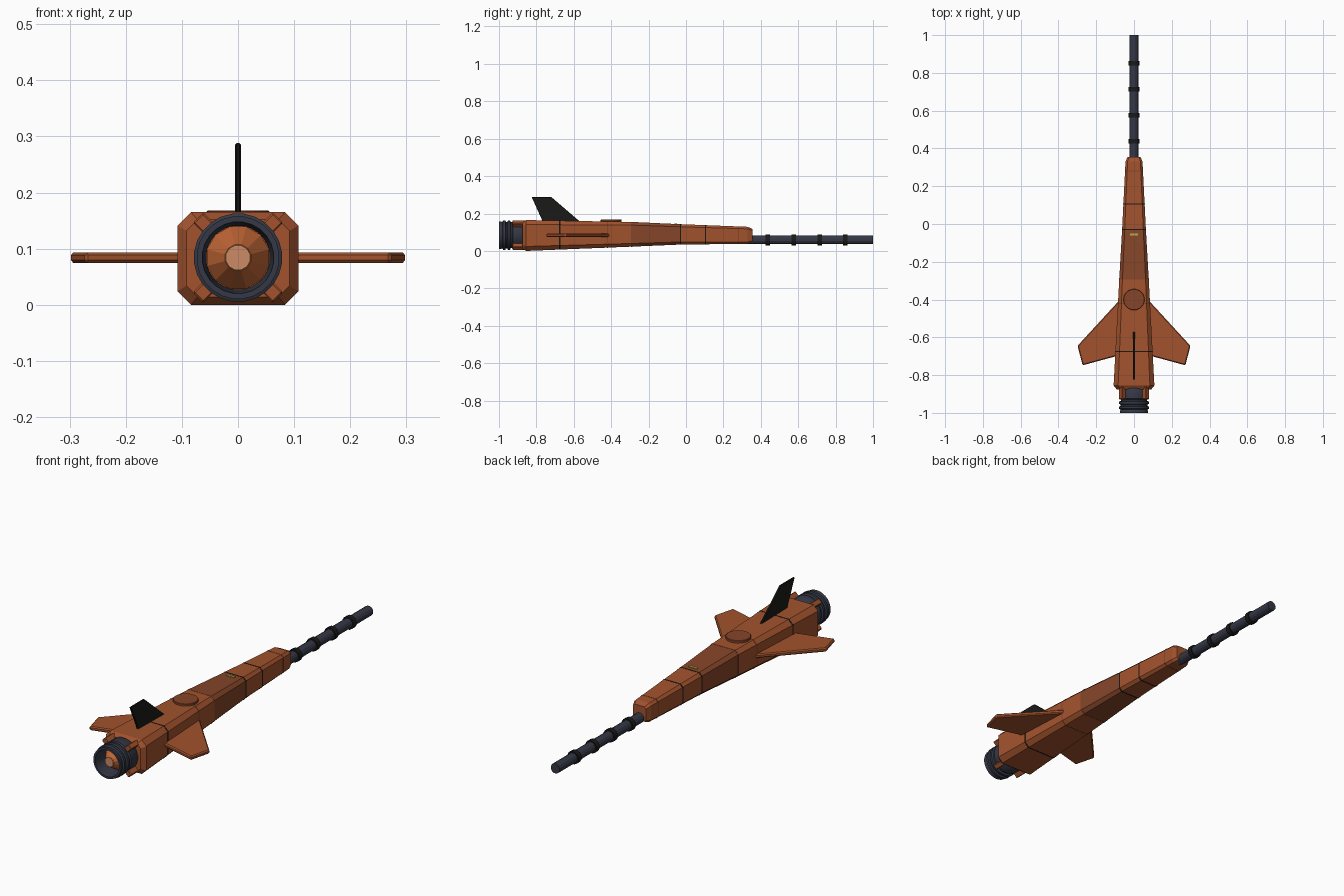
import bpy, bmesh, math
from mathutils import Matrix, Vector

if "Cube" in bpy.data.objects:
    bpy.data.objects.remove(bpy.data.objects["Cube"])

CZ = 0.084   # height of the engine and wing axis


def mat(name, r, g, b):
    m = bpy.data.materials.new(name)
    m.diffuse_color = (r, g, b, 1)
    m.use_nodes = True
    m.node_tree.nodes["Principled BSDF"].inputs["Base Color"].default_value = m.diffuse_color
    return m


RUST = mat("rust", 0.36, 0.085, 0.026)
DARK_RUST = mat("dark_rust", 0.24, 0.06, 0.022)
GLOW = mat("plug_orange", 0.52, 0.13, 0.035)
TIP = mat("plug_tip", 0.6, 0.26, 0.13)
STEEL = mat("blue_steel", 0.035, 0.04, 0.06)
BLACK = mat("black", 0.01, 0.01, 0.009)
YELLOW = mat("yellow", 0.5, 0.4, 0.08)


def finish(name, bm, *mats, bevel=0, smooth=False):
    bmesh.ops.recalc_face_normals(bm, faces=bm.faces)
    me = bpy.data.meshes.new(name)
    bm.to_mesh(me)
    bm.free()
    ob = bpy.data.objects.new(name, me)
    bpy.context.collection.objects.link(ob)
    for m in mats:
        me.materials.append(m)
    if bevel:
        b = ob.modifiers.new("bevel", "BEVEL")
        b.width, b.segments = bevel, 1
    if smooth:
        bpy.context.view_layer.objects.active = ob
        ob.select_set(True)
        bpy.ops.object.shade_smooth_by_angle(angle=math.radians(35))
        ob.select_set(False)
    return ob


def loft(bm, rings, cap=True, closed=False):
    rings = [[bm.verts.new(p) for p in r] for r in rings]
    n = len(rings[0])
    pairs = list(zip(rings, rings[1:]))
    if closed:
        pairs.append((rings[-1], rings[0]))
    for k, (a, b) in enumerate(pairs):
        for i in range(n):
            j = (i + 1) % n
            bm.faces.new((a[i], a[j], b[j], b[i]))
    if cap and not closed:
        bm.faces.new(rings[0])
        bm.faces.new(rings[-1])


def lathe(name, prof, m, n=24, z=CZ, closed=False):
    # revolve (y, radius) pairs about an axis along y
    bm = bmesh.new()
    loft(bm, [[(r * math.cos(t), y, z + r * math.sin(t))
               for t in (2 * math.pi * (i + .5) / n for i in range(n))] for y, r in prof],
         closed=closed)
    return finish(name, bm, m, smooth=n > 16)


def plate(name, pts, offset, m, bevel):
    # extrude a flat outline by an offset vector
    bm = bmesh.new()
    d = Vector(offset)
    loft(bm, [[Vector(p) - d / 2 for p in pts], [Vector(p) + d / 2 for p in pts]])
    return finish(name, bm, m, bevel=bevel)


def box(name, loc, size, m, bevel=0, rot=None):
    bm = bmesh.new()
    bmesh.ops.create_cube(bm, size=1, matrix=Matrix.LocRotScale(Vector(loc), rot, Vector(size)))
    return finish(name, bm, m, bevel=bevel)


# Hull stations: y, half width, bottom, top, chamfer
STATIONS = [(-0.875, 0.092, 0.014, 0.152, 0.02), (-0.855, 0.108, 0.0, 0.165, 0.024),
            (-0.29, 0.078, 0.023, 0.155, 0.017), (-0.03, 0.063, 0.034, 0.143, 0.014),
            (0.33, 0.045, 0.038, 0.129, 0.011), (0.355, 0.035, 0.046, 0.118, 0.009)]


def section(y, grow=0.0):
    for a, b in zip(STATIONS, STATIONS[1:]):
        if y <= b[0]:
            break
    t = (y - a[0]) / (b[0] - a[0])
    w, lo, hi, c = (p + (q - p) * t for p, q in zip(a[1:], b[1:]))
    w, lo, hi = w + grow, lo - grow, hi + grow
    return [(w, y, lo + c), (w, y, hi - c), (w - c, y, hi), (c - w, y, hi),
            (-w, y, hi - c), (-w, y, lo + c), (c - w, y, lo), (w - c, y, lo)]


# Tapered chamfered hull, with one darker bay
bm = bmesh.new()
loft(bm, [section(s[0]) for s in STATIONS])
for f in bm.faces:
    if -0.25 < f.calc_center_median().y < -0.08 and len(f.verts) == 4:
        f.material_index = 1
finish("hull", bm, RUST, DARK_RUST)

# Panel seams around the hull
for y in (-0.675, -0.42, -0.29, -0.03, 0.105, 0.28):
    bm = bmesh.new()
    loft(bm, [section(y - 0.003, 0.0008), section(y + 0.003, 0.0008)])
    finish("hull_seam", bm, BLACK if y in (-0.675, -0.03, 0.105) else DARK_RUST)

# Wings and tail fin
for s in (-1, 1):
    plate("wing", [(s * x, y, CZ) for x, y in
                   ((0.05, -0.385), (0.085, -0.412), (0.299, -0.645), (0.272, -0.748),
                    (0.095, -0.7), (0.05, -0.7))],
          (0, 0, 0.019), RUST, 0.005)
plate("tail_fin", [(0, -0.825, 0.288), (0, -0.72, 0.288), (0, -0.565, 0.155), (0, -0.765, 0.155)],
      (0.01, 0, 0), BLACK, 0.002)

# Round hatch and small marker light on the back
bm = bmesh.new()
bmesh.ops.create_cone(bm, cap_ends=True, segments=24, radius1=0.056, radius2=0.056, depth=0.022,
                      matrix=Matrix.Translation((0, -0.4, 0.157)))
finish("top_hatch", bm, DARK_RUST, bevel=0.002)
box("marker_light", (0, -0.055, 0.145), (0.044, 0.012, 0.006), YELLOW)

# Ribbed hollow engine nozzle with cone plug
outer = [(-0.86, 0.068), (-0.875, 0.077), (-0.925, 0.077), (-0.93, 0.07), (-0.937, 0.07),
         (-0.94, 0.079), (-0.952, 0.079), (-0.956, 0.071), (-0.963, 0.071), (-0.966, 0.079),
         (-0.978, 0.079), (-0.982, 0.071), (-0.988, 0.074), (-1.0, 0.074)]
lathe("engine_nozzle", outer + [(-1.0, 0.064), (-0.92, 0.057), (-0.86, 0.057)], STEEL, closed=True)
lathe("engine_plug", [(-0.90, 0.0575), (-0.93, 0.0575), (-0.982, 0.024)], GLOW, n=12)
lathe("engine_plug_tip", [(-0.98, 0.0235), (-0.985, 0.0225)], TIP, n=12)

# Four diagonal clamps holding the nozzle
for k in range(4):
    a = math.pi / 4 + k * math.pi / 2
    rot = Matrix.Rotation(-a, 3, 'Y').to_quaternion()
    box("nozzle_clamp", (0.084 * math.cos(a), -0.893, CZ + 0.084 * math.sin(a)),
        (0.034, 0.07, 0.026), RUST, 0.003, rot)

# Long nose barrel with collars
lathe("barrel", [(0.33, 0.024), (1.0, 0.024)], STEEL, n=12, z=0.059)
for i in range(4):
    y = 0.438 + 0.138 * i
    lathe("barrel_collar", [(y - 0.012, 0.031), (y + 0.012, 0.031)], BLACK, n=12, z=0.059)
